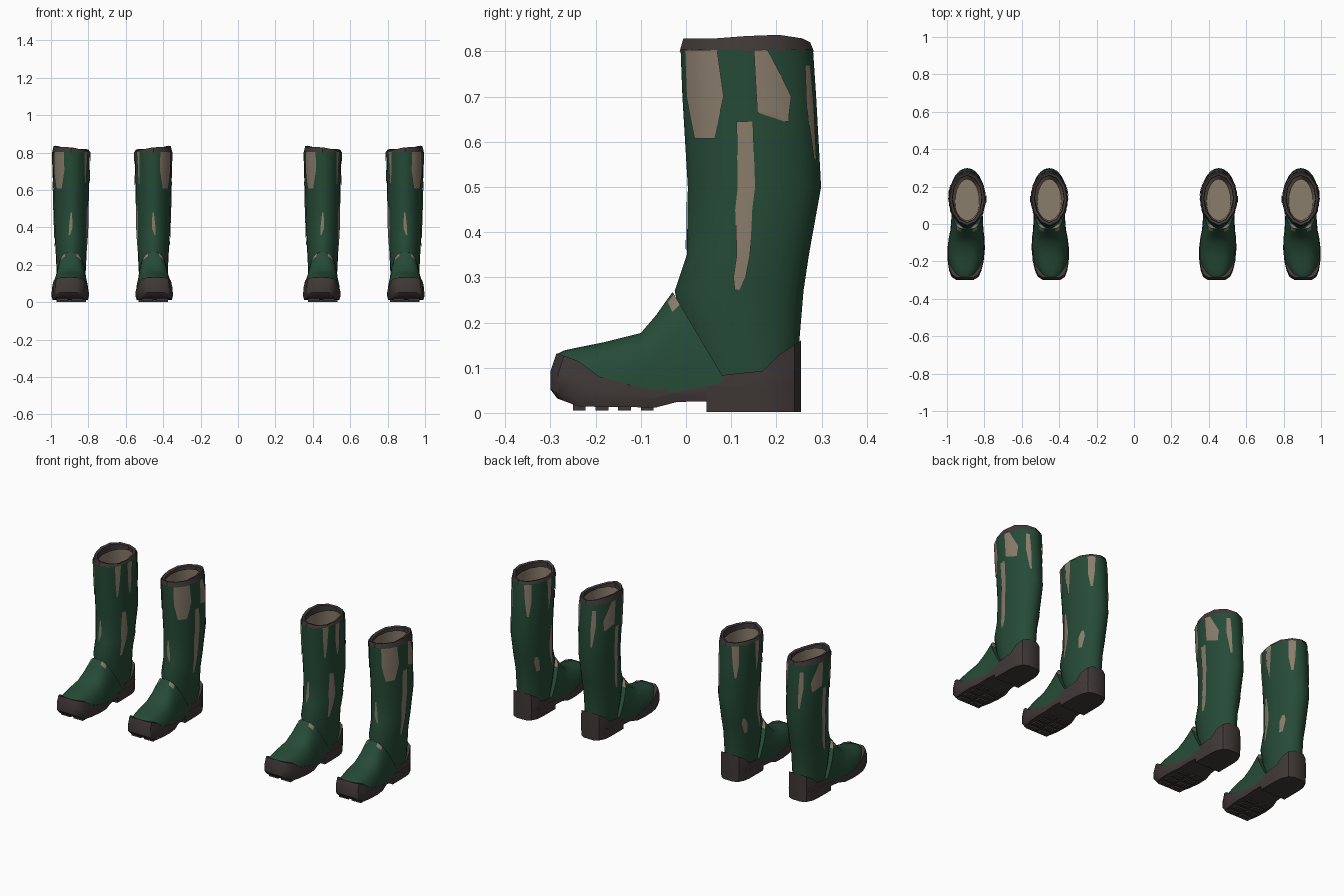
import bpy, math
from mathutils import Matrix

if "Cube" in bpy.data.objects:
    bpy.data.objects.remove(bpy.data.objects["Cube"])


def material(name, rgb):
    m = bpy.data.materials.new(name)
    m.diffuse_color = (*rgb, 1)
    m.use_nodes = True
    m.node_tree.nodes["Principled BSDF"].inputs["Base Color"].default_value = m.diffuse_color
    return m


GREEN = material("dark green rubber", (0.019, 0.070, 0.038))
BROWN = material("dark brown sole", (0.050, 0.040, 0.038))
TAN = material("worn tan", (0.255, 0.205, 0.150))


def interp(table, v):
    """Piecewise linear lookup in rows of (key, value, ...)."""
    if v <= table[0][0]:
        return table[0][1:]
    for a, b in zip(table, table[1:]):
        if v <= b[0]:
            t = (v - a[0]) / (b[0] - a[0])
            return [p + (q - p) * t for p, q in zip(a[1:], b[1:])]
    return table[-1][1:]


def loft(rings, closed=True, cap0=False, cap1=False, flip=False):
    n = len(rings[0])
    verts = [p for r in rings for p in r]
    faces = []
    for k in range(len(rings) - 1):
        for i in range(n if closed else n - 1):
            j = (i + 1) % n
            faces.append((k * n + i, k * n + j, (k + 1) * n + j, (k + 1) * n + i))
    for on, base, rev in ((cap0, 0, True), (cap1, (len(rings) - 1) * n, False)):
        if on:
            for i in range(n // 2 - 1):
                f = (base + i, base + i + 1, base + n - 2 - i, base + n - 1 - i)
                faces.append(f[::-1] if rev else f)
    if flip:
        faces = [f[::-1] for f in faces]
    return verts, faces


def lean(x, y):
    return x + 0.012 * max(0, -y) / 0.3     # toes turn slightly outward


# ---- leg shaft: z, front y, back y, half width
SHAFT = [(0.06, 0.03, 0.246, 0.074), (0.15, 0.0, 0.250, 0.077),
         (0.27, -0.025, 0.260, 0.083), (0.35, 0.002, 0.272, 0.088),
         (0.50, 0.004, 0.299, 0.093), (0.70, -0.008, 0.288, 0.098),
         (0.805, -0.012, 0.281, 0.100)]


def leg(a, z, off=0.0, ztop=None):
    """Point on the leg; 0 degrees is the front, 90 the outer side."""
    yf, yb, w = interp(SHAFT, z)
    c, s = math.cos(math.radians(a)), math.sin(math.radians(a))
    y = (yf + yb) / 2 - ((yb - yf) / 2 + off) * c
    x = (w + off) * s * (1 - 0.08 * c * c * (c > 0))
    return (x, y, z if ztop is None else ztop)


def leg_ring(z, off=0.0, n=24, top=None):
    return [leg(360 * i / n, z, off, top(360 * i / n) if top else None) for i in range(n)]


# ---- worn patches: rows of (z, first angle, last angle)
PATCHES = [
    [(0.803, 23, 64), (0.7, 23, 68), (0.607, 33, 57)],
    [(0.803, 96, 108), (0.7, 96, 128), (0.665, 96, 125), (0.645, 119, 124)],
    [(0.645, 78, 92), (0.45, 75, 90), (0.3, 82, 93), (0.272, 86, 90)],
    [(0.77, 148, 158), (0.68, 146, 160), (0.56, 154, 159)],
    [(0.48, -3, 2), (0.40, -5, 8), (0.36, 4, 9)],
    [(0.803, -62, -47), (0.7, -58, -48), (0.62, -53, -50)],
    [(0.803, -97, -80), (0.7, -92, -80), (0.62, -87, -84)],
    [(0.52, -72, -62), (0.4, -82, -62), (0.27, -76, -70)],
    [(0.37, -128, -122), (0.34, -132, -116), (0.28, -127, -118)],
    [(0.803, -160, -140), (0.7, -155, -138), (0.62, -148, -143)],
]


def patch(rows):
    table = sorted(rows)
    z0, z1 = table[0][0], table[-1][0]
    levels = {z0 + (z1 - z0) * k / 8 for k in range(9)}
    levels |= {r[0] for r in table} | {r[0] for r in SHAFT if z0 < r[0] < z1}
    rings = []
    for z in sorted(levels):
        a0, a1 = interp(table, z)
        rings.append([leg(a0 + (a1 - a0) * i / 6, z, 0.003) for i in range(7)])
    return loft(rings, closed=False)


# ---- sole outline (y, half width) and its upper and lower edges
OUTLINE = [(-0.30, 0.045), (-0.283, 0.072), (-0.25, 0.086), (-0.20, 0.096),
           (-0.13, 0.100), (-0.07, 0.095), (-0.02, 0.086), (0.045, 0.081),
           (0.09, 0.081), (0.17, 0.080), (0.205, 0.075), (0.24, 0.058), (0.254, 0.030)]
UPPER = [(-0.30, 0.132), (-0.25, 0.115), (-0.20, 0.080), (-0.13, 0.062),
         (-0.07, 0.050), (0.0, 0.060), (0.09, 0.085), (0.17, 0.093),
         (0.205, 0.128), (0.254, 0.160)]
LOWER = [(-0.30, 0.032), (-0.25, 0.014), (-0.07, 0.012), (-0.05, 0.024), (0.254, 0.028)]


def sole_ring(height, sx=1.0, toe=1.0, y_min=-1):
    side = [(w * sx, y * (toe if y < 0 else 1), height(y)) for y, w in OUTLINE if y >= y_min]
    ring = side + [(-x, y, z) for x, y, z in reversed(side)]
    return [(lean(x, y), y, z) for x, y, z in ring]


def up(y):
    return interp(UPPER, y)[0]


def low(y):
    return interp(LOWER, y)[0]


# ---- foot: slanted arches (top y, top z, bottom y, bottom z, half width)
FOOT = [(-0.283, 0.132, -0.290, 0.04, 0.048), (-0.268, 0.139, -0.272, 0.04, 0.070),
        (-0.235, 0.146, -0.235, 0.04, 0.086), (-0.18, 0.157, -0.18, 0.04, 0.095),
        (-0.10, 0.177, -0.10, 0.04, 0.096), (-0.066, 0.217, -0.03, 0.045, 0.088),
        (-0.043, 0.25, 0.05, 0.06, 0.083), (-0.030, 0.268, 0.088, 0.07, 0.080)]


def foot_ring(ty, tz, by, bz, w, n=20):
    ring = []
    for i in range(n):
        t = math.pi * i / (n - 1)
        s, c = max(0, math.sin(t)) ** 0.85, math.cos(t)
        x = w * math.copysign(abs(c) ** 0.7, c)
        y = by + (ty - by) * s
        ring.append((lean(x, y), y, bz + (tz - bz) * s))
    return ring


def collar_top(a):
    r = math.radians(a)
    return 0.824 + 0.010 * math.sin(r) + 0.004 * math.cos(3 * r)


def lug(x0, x1, y0, y1, z0, z1):
    ring = lambda z: [(x1, y0, z), (x1, y1, z), (x0, y1, z), (x0, y0, z)]
    return loft([ring(z0), ring(z1)], cap0=True, cap1=True)


# ---- parts: name -> (geometry, material)
parts = {
    "boot_leg": (loft([leg_ring(r[0]) for r in SHAFT]), GREEN),
    "boot_lining": (loft([leg_ring(z, -0.016) for z in (0.22, 0.35, 0.5, 0.7, 0.805)],
                         cap0=True, flip=True), TAN),
    "boot_foot": (loft([foot_ring(*f) for f in FOOT], closed=False, cap0=True, cap1=True), GREEN),
    "sole": (loft([sole_ring(low, 0.94, 0.95), sole_ring(lambda y: low(y) + 0.02),
                   sole_ring(lambda y: 0.4 * low(y) + 0.6 * up(y)),
                   sole_ring(up, 0.985, 0.955)], cap0=True, cap1=True), BROWN),
    "heel": (loft([sole_ring(lambda y: 0.002, 0.97, y_min=0.04),
                   sole_ring(lambda y: 0.06, 1.01, y_min=0.04)], cap0=True, cap1=True), BROWN),
    "top_collar": (loft([leg_ring(0.805, 0.002, 12, lambda a: 0.800),
                         leg_ring(0.805, -0.006, 12, collar_top),
                         leg_ring(0.805, -0.020, 12, lambda a: collar_top(a) - 0.004),
                         leg_ring(0.805, -0.022, 12, lambda a: 0.795)]), BROWN),
}
for i, rows in enumerate(PATCHES):
    parts[f"worn_patch_{i + 1}"] = (patch(rows), TAN)
for i, y in enumerate((-0.25, -0.20, -0.15, -0.10)):
    for side in (-1, 1):
        cx = 0.008 + side * 0.040
        parts[f"tread_lug_{i + 1}_{'outer' if side > 0 else 'inner'}"] = (
            lug(cx - 0.030, cx + 0.030, y, y + 0.028, 0.005, 0.03), BROWN)


# ---- two pairs: each boot is mirrored within its pair
def build(name, geometry, mat):
    for side, centres in ((1, (0.892, -0.453)), (-1, (0.453, -0.892))):
        me = bpy.data.meshes.new(name)
        me.from_pydata(geometry[0], [], geometry[1])
        if side < 0:
            me.transform(Matrix.Diagonal((-1, 1, 1, 1)))
            me.flip_normals()
        me.materials.append(mat)
        if name == "boot_foot":             # small worn spots beside the instep
            me.materials.append(TAN)
            for p in me.polygons:
                if p.center.y > -0.045 and 0.228 < p.center.z < 0.25:
                    p.material_index = 1
        me.shade_smooth()
        me.set_sharp_from_angle(angle=math.radians(35))
        for cx in centres:
            ob = bpy.data.objects.new(name, me)
            ob.location.x = cx
            bpy.context.collection.objects.link(ob)


for part_name, (geo, mat) in parts.items():
    build(part_name, geo, mat)
